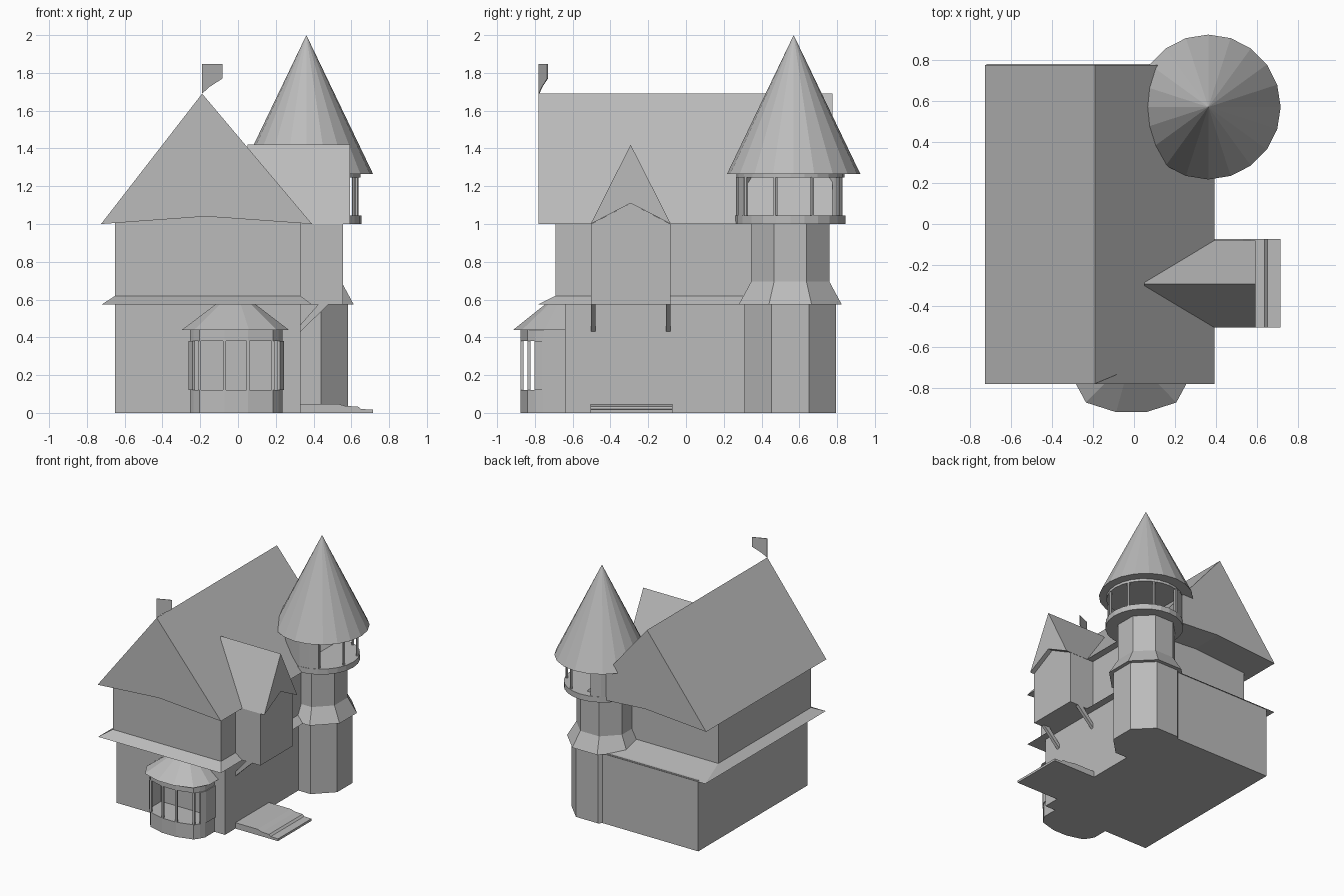
import bpy, bmesh
from math import cos, sin, radians, pi
from mathutils import Vector

cube = bpy.data.objects.get("Cube")
if cube:
    bpy.data.objects.remove(cube)

GREY = (0.5, 0.5, 0.5, 1)
stone = bpy.data.materials.new("plain grey")
stone.use_nodes = True
stone.diffuse_color = GREY
stone.node_tree.nodes["Principled BSDF"].inputs["Base Color"].default_value = GREY


def finish(name, bm):
    bmesh.ops.recalc_face_normals(bm, faces=bm.faces)
    mesh = bpy.data.meshes.new(name)
    bm.to_mesh(mesh)
    bm.free()
    mesh.materials.append(stone)
    obj = bpy.data.objects.new(name, mesh)
    bpy.context.collection.objects.link(obj)
    return obj


def bridge(name, ring_a, ring_b):
    """Closed solid between two matching rings of 3D points."""
    bm = bmesh.new()
    a = [bm.verts.new(p) for p in ring_a]
    b = [bm.verts.new(p) for p in ring_b]
    bm.faces.new(a)
    bm.faces.new(b)
    for i in range(len(a)):
        j = (i + 1) % len(a)
        bm.faces.new((a[i], a[j], b[j], b[i]))
    return finish(name, bm)


def at(pts, z):
    return [(x, y, z) for x, y in pts]


def loft(name, low, z0, high, z1):
    return bridge(name, at(low, z0), at(high, z1))


def prism(name, pts, z0, z1):
    return loft(name, pts, z0, pts, z1)


def prism_x(name, pts, x0, x1):
    return bridge(name, [(x0, y, z) for y, z in pts], [(x1, y, z) for y, z in pts])


def prism_y(name, pts, y0, y1):
    return bridge(name, [(x, y0, z) for x, z in pts], [(x, y1, z) for x, z in pts])


def rect(x0, x1, y0, y1):
    return [(x0, y0), (x1, y0), (x1, y1), (x0, y1)]


def ngon(cx, cy, r, n, turn=0.0):
    return [(cx + r * cos(turn + 2 * pi * i / n), cy + r * sin(turn + 2 * pi * i / n))
            for i in range(n)]


def octagon(apothem):
    return ngon(0.34, 0.552, apothem / cos(pi / 8), 8, pi / 8)


def thin_wall(name, path, z0, z1, thick=0.015):
    bm = bmesh.new()
    low = [bm.verts.new(p) for p in at(path, z0)]
    high = [bm.verts.new(p) for p in at(path, z1)]
    for i in range(len(path) - 1):
        bm.faces.new((low[i], low[i + 1], high[i + 1], high[i]))
    obj = finish(name, bm)
    mod = obj.modifiers.new("thickness", "SOLIDIFY")
    mod.thickness = thick
    mod.offset = 0
    return obj


# House storeys with the skirt roof between them
lower_plan = rect(-0.65, 0.33, -0.64, 0.77)
upper_plan = rect(-0.65, 0.33, -0.69, 0.51)
prism("lower_storey", lower_plan, 0, 0.58)
loft("skirt_roof", rect(-0.72, 0.39, -0.78, 0.78), 0.575, upper_plan, 0.62)
prism("upper_storey", upper_plan, 0.61, 1.04)

# Main roof with slightly raised underside
prism_y("main_roof", [(-0.725, 1.0), (-0.19, 1.69), (0.392, 1.0), (-0.17, 1.04)], -0.78, 0.775)

# Pennant on the front end of the ridge
flag = [(0, 1.69), (0.35, 1.725), (1, 1.77), (1, 1.847), (0, 1.847)]
edge, across = Vector((0.108, 0.045, 0)), Vector((-0.0015, 0.004, 0))
base = Vector((-0.19, -0.78, 0))
bridge("pennant", [base + edge * t + Vector((0, 0, z)) for t, z in flag],
       [base + edge * t + across + Vector((0, 0, z)) for t, z in flag])

# Overhanging side room with gabled roof and brackets
mid = -0.293
prism_x("side_room", [(-0.503, 0.575), (-0.503, 1.0), (mid, 1.11), (-0.082, 1.0), (-0.082, 0.575)],
        0.2, 0.555)
prism_x("side_room_roof", [(-0.505, 1.0), (mid, 1.42), (-0.08, 1.0), (mid, 1.11)], 0.05, 0.592)
for side, y in (("front", -0.503), ("back", -0.107)):
    prism_y(side + "_bracket", [(0.32, 0.42), (0.32, 0.455), (0.43, 0.58), (0.485, 0.58)], y, y + 0.025)

# Entrance steps
prism_y("entrance_steps", [(0.32, 0), (0.32, 0.048), (0.53, 0.048), (0.57, 0.036), (0.635, 0.034),
                           (0.65, 0.02), (0.715, 0.018), (0.715, 0)], -0.505, -0.072)


# Bay window on the front
def mirrored(half, cx):
    return [(cx - x, y) for x, y in half] + [(cx + x, y) for x, y in reversed(half)]


bay = mirrored([(0.245, -0.62), (0.245, -0.76), (0.225, -0.8), (0.195, -0.84), (0.062, -0.877)], -0.01)
eave = mirrored([(0.285, -0.62), (0.285, -0.75), (0.22, -0.87), (0.073, -0.917)], -0.014)
peak = [(-0.012 + (x + 0.012) * 0.37, -0.64 + (y + 0.64) * 0.38) for x, y in eave]
prism("bay_sill", bay, 0, 0.12)
prism("bay_lintel", bay, 0.38, 0.44)
loft("bay_roof", eave, 0.438, peak, 0.575)
thin_wall("bay_right_jamb", bay[:3], 0.12, 0.38)
thin_wall("bay_left_jamb", bay[-3:], 0.12, 0.38)
for i, (x, y) in enumerate(bay[3:-3]):
    prism(f"bay_post_{i + 1}", rect(x - 0.008, x + 0.008, y, y + 0.016), 0.12, 0.38)

# Octagonal tower
prism("tower_base", octagon(0.242), 0, 0.58)
loft("tower_skirt_roof", octagon(0.272), 0.575, octagon(0.207), 0.695)
prism("tower_shaft", octagon(0.207), 0.69, 1.01)

# Lookout gallery, open towards the outer side
GX, GY = 0.363, 0.553
prism("gallery_floor", ngon(GX, GY, 0.292, 24), 1.0, 1.045)
prism("gallery_ring", ngon(GX, GY, 0.285, 24), 1.245, 1.268)


def around(deg, r=0.275):
    return GX + r * cos(radians(deg)), GY + r * sin(radians(deg))


thin_wall("gallery_wall", [around(107 + 195 * i / 13, 0.282) for i in range(14)], 1.04, 1.25)
for i in range(5):
    prism(f"gallery_post_{i + 1}", ngon(*around(-58 + 41.25 * i), 0.011, 6), 1.04, 1.25)

# Cone roof
bm = bmesh.new()
rim = [bm.verts.new(p) for p in at(ngon(0.362, 0.57, 0.353, 20), 1.265)]
tip = bm.verts.new((0.362, 0.57, 2.0))
bm.faces.new(rim)
for i in range(20):
    bm.faces.new((rim[i], rim[(i + 1) % 20], tip))
finish("tower_cone_roof", bm)
